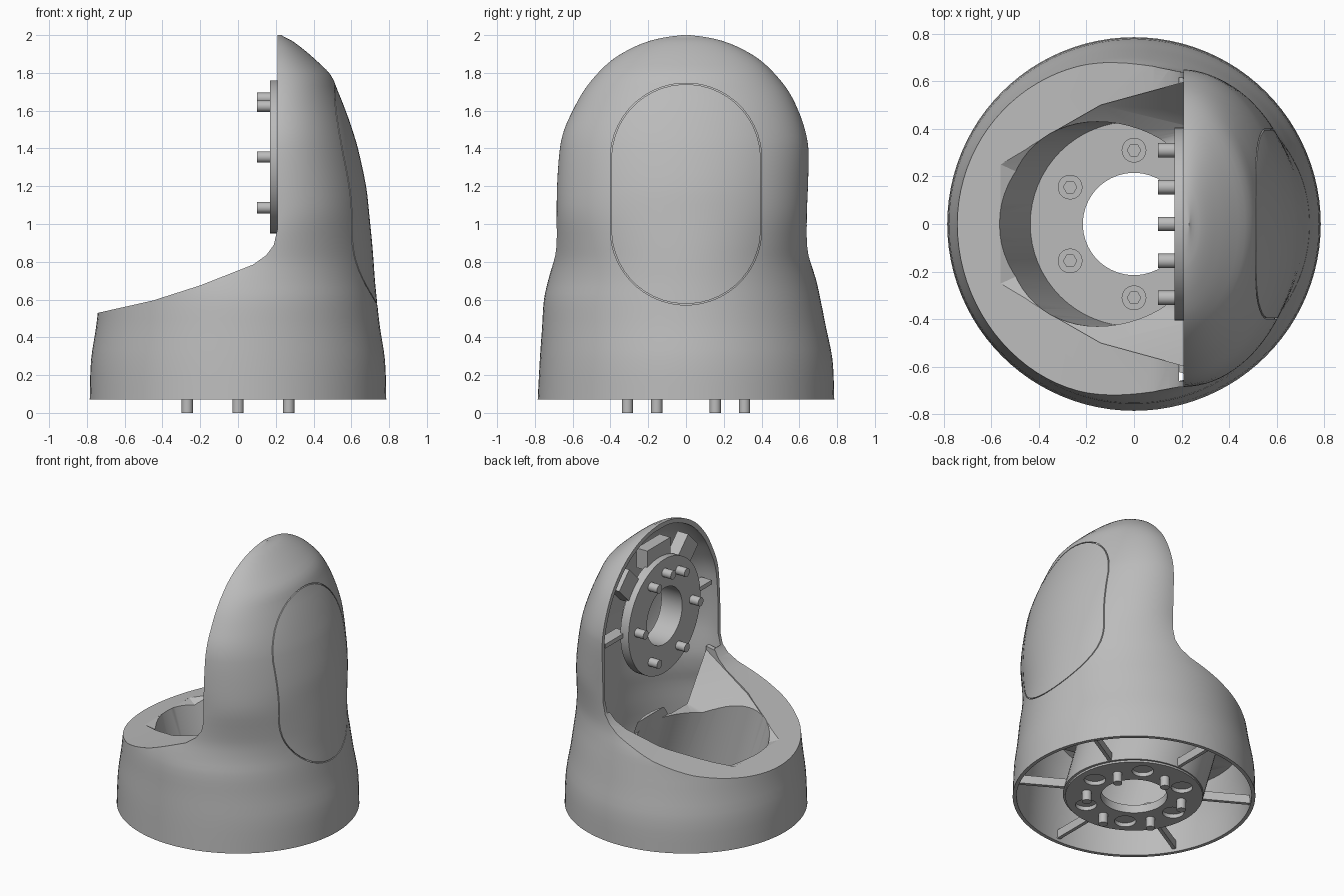
import bpy, bmesh, math
from mathutils import Matrix, Vector

cube = bpy.data.objects.get("Cube")
if cube:
    bpy.data.objects.remove(cube, do_unlink=True)

grey = bpy.data.materials.new("satin grey")
grey.use_nodes = True
COLOR = (0.5, 0.5, 0.5, 1)
grey.diffuse_color = COLOR
grey.node_tree.nodes["Principled BSDF"].inputs["Base Color"].default_value = COLOR


# ---------- helpers ----------
def finish(name, bm):
    bmesh.ops.recalc_face_normals(bm, faces=bm.faces)
    mesh = bpy.data.meshes.new(name)
    bm.to_mesh(mesh)
    bm.free()
    mesh.materials.append(grey)
    ob = bpy.data.objects.new(name, mesh)
    bpy.context.collection.objects.link(ob)
    return ob


def rings_solid(name, rings, closed=False):
    """Skin a list of equal point loops; capped, or closed into a tube."""
    bm = bmesh.new()
    loops = [[bm.verts.new(p) for p in ring] for ring in rings]
    pairs = list(zip(loops, loops[1:])) + ([(loops[-1], loops[0])] if closed else [])
    for a, b in pairs:
        for i in range(len(a)):
            j = (i + 1) % len(a)
            bm.faces.new((a[i], a[j], b[j], b[i]))
    if not closed:
        bm.faces.new(loops[0])
        bm.faces.new(loops[-1])
    return finish(name, bm)


def circle(r, z, cx=0, n=64):
    return [(cx + r * math.cos(2 * math.pi * i / n), r * math.sin(2 * math.pi * i / n), z) for i in range(n)]


def hull(name, points):
    bm = bmesh.new()
    for p in points:
        bm.verts.new(p)
    bmesh.ops.convex_hull(bm, input=bm.verts)
    return finish(name, bm)


def boolean(ob, cutter):
    mod = ob.modifiers.new("cut", "BOOLEAN")
    mod.operation, mod.object, mod.solver = "DIFFERENCE", cutter, "EXACT"
    graph = bpy.context.evaluated_depsgraph_get()
    ob.data = bpy.data.meshes.new_from_object(ob.evaluated_get(graph))
    ob.modifiers.clear()
    bpy.data.objects.remove(cutter, do_unlink=True)


def smooth(ob, angle=35):
    bpy.ops.object.select_all(action="DESELECT")
    ob.select_set(True)
    bpy.context.view_layer.objects.active = ob
    bpy.ops.object.shade_smooth_by_angle(angle=math.radians(angle))


def annulus(name, outer, inner, z0, z1):
    return rings_solid(name, [circle(outer, z0), circle(outer, z1), circle(inner, z1), circle(inner, z0)], True)


def rod(name, r, z0, z1, x=0, y=0, n=24):
    return rings_solid(name, [[(px + x, py + y, pz) for px, py, pz in circle(r, z, 0, n)] for z in (z0, z1)])


def box(name, x, y, z):
    return hull(name, [(a, b, c) for a in x for b in y for c in z])


# ---------- outer body sections: height, centre x, depth, half width front, half width back ----------
SECTIONS = [
    (.07, 0, .785, .785, .785), (.28, 0, .778, .774, .776), (.45, 0, .752, .762, .742),
    (.6, 0, .735, .752, .712), (.7, 0, .725, .73, .69), (.8, .05, .668, .703, .66),
    (.9, .12, .59, .69, .645), (1.05, .2, .495, .685, .64), (1.2, .2, .478, .683, .646),
    (1.4, .2, .435, .668, .648), (1.5, .2, .405, .645, .63), (1.6, .2, .37, .6, .595),
    (1.7, .2, .33, .545, .545), (1.79, .2, .29, .475, .475), (1.87, .2, .21, .39, .39),
    (1.93, .205, .135, .29, .29), (1.97, .21, .075, .19, .19), (1.99, .215, .03, .1, .1),
    (2.0, .22, .012, .02, .02)]


def section_rings(inset=0, n=96):
    rows = [Vector(s) for s in SECTIONS]
    fine = []
    for i in range(len(rows) - 1):
        a, b = rows[i], rows[i + 1]
        near = rows[max(i - 1, 0)]
        far = rows[min(i + 2, len(rows) - 1)]
        ta = (b - near) / (b[0] - near[0]) * (b[0] - a[0])
        tb = (far - a) / (far[0] - a[0]) * (b[0] - a[0])
        for t in (0, 1 / 3, 2 / 3):
            h = t * t * (3 - 2 * t)
            fine.append(a * (1 - h) + b * h + ta * t * (1 - t) ** 2 - tb * t * t * (1 - t))
    fine.append(rows[-1])
    rings = []
    for z, cx, rx, front, back in fine:
        z -= inset * (z - .07) / 1.93
        rx, front, back = (max(v - inset, .004) for v in (rx, front, back))
        ring = []
        for i in range(n):
            a = 2 * math.pi * i / n
            ring.append((cx + rx * math.cos(a), (back if math.sin(a) > 0 else front) * math.sin(a), z))
        rings.append(ring)
    if inset:
        rings.insert(0, [(x, y, -.02) for x, y, z in rings[0]])
    return rings


def side_cutter(points):
    return rings_solid("side_cutter", [[(x, y, z) for x, z in points] for y in (-1, 1)])


def bowl(r, z0, z1):
    lean = -.15 / .51
    return rings_solid("bowl_cutter", [circle(r, z, lean * (z - .11)) for z in (z0, z1)])


def flare(grow, end):
    """Slanted clearance widening the bowl towards the upright."""
    pts = []
    for s in (-1, 1):
        for x, y, z in ((-.56, .25, .57), (-.35, .38, .62), (-.14, .5, .685), (end, .615, .86)):
            pts += [(x - (grow if x < -.5 else 0), s * (y + grow), h) for h in (z - grow, 1.2)]
        pts += [(end, s * (.4 + grow), .55 - grow), (-.45, s * (.2 + grow), .53 - grow)]
    return hull("flare_cutter", pts)


# ---------- shell: base and upright with a sloping rim between ----------
SLOPE = [(-.74, .53), (-.45, .595), (-.2, .675), (.08, .785), (.15, .835)]
shell = rings_solid("body_shell", section_rings())

# Shallow groove outlining the rounded panel on the upright
def stadium(r, x, n=48):
    pts = []
    for i in range(n):
        a = 2 * math.pi * (i + .5) / n
        pts.append((x, r * math.cos(a), (1.345 if math.sin(a) > 0 else .972) + r * math.sin(a)))
    return pts

groove = rings_solid("panel_groove", [stadium(.401, .4), stadium(.401, .9), stadium(.395, .9), stadium(.395, .4)], True)
boolean(groove, rings_solid("groove_floor", section_rings(.01)))
boolean(shell, groove)

boolean(shell, side_cutter([(-1, .47)] + SLOPE + [(.19, .89), (.208, .97), (.208, 2.2), (-1, 2.2)]))

# Hollow interior, leaving the bowl wall and rim skin
cavity = rings_solid("cavity", section_rings(.025))
boolean(cavity, side_cutter([(-1, .435)] + [(x, z - .035) for x, z in SLOPE] + [(.19, .85), (.19, 2.2), (-1, 2.2)]))
boolean(cavity, bowl(.455, .085, .62))
wall = flare(.03, .27)
boolean(wall, box("wall_top", (-1, 1), (-1, 1), (.88, 2)))
boolean(cavity, wall)
boolean(shell, cavity)
boolean(shell, bowl(.43, .05, 1.1))
boolean(shell, flare(0, .28))
smooth(shell, 30)

# ---------- base flange with pockets, pins and socket screws ----------
HEX = [(.31 * math.sin(k * math.pi / 3), .31 * math.cos(k * math.pi / 3)) for k in range(6)]
base_flange = annulus("base_flange", .445, .215, .072, .13)
for k in range(6):
    a = k * math.pi / 3
    boolean(base_flange, rod("pocket", .07, .05, .1, .33 * math.cos(a), .33 * math.sin(a)))
smooth(base_flange)
for k, (x, y) in enumerate(HEX):
    smooth(rod(f"base_pin_{k + 1}", .03, 0, .08, x, y))
    screw = rod(f"socket_screw_{k + 1}", .052, .125, .165, x, y)
    boolean(screw, rod("socket", .028, .14, .2, x, y, 6))
    smooth(screw)

# Ribs joining the base flange to the outer wall
for k in range(6):
    rib = box(f"base_rib_{k + 1}", (.445, .765), (-.012, .012), (.09, .15))
    rib.data.transform(Matrix.Rotation(math.radians(60 * k + 30), 4, "Z"))

# ---------- upright flange facing the open side ----------
TURN = Matrix.Translation((.205, 0, 1.355)) @ Matrix.Rotation(math.radians(90), 4, "Y")
parts = [annulus("side_flange", .405, .2, -.035, .03), annulus("side_flange_hub", .25, .2, .02, .13)]
for k, (x, y) in enumerate(HEX + [(-.31, 0)]):
    parts.append(rod(f"side_pin_{k + 1}", .03, -.105, -.03, x, y))
for part in parts:
    part.data.transform(TURN)
    smooth(part)

# Brackets joining the side flange to the upright wall
BRACKETS = [(0, .6, .015), (45, .55, .08), (90, .5, .13), (135, .55, .08), (180, .6, .015)]
for k, (angle, reach, half) in enumerate(BRACKETS):
    bracket = box(f"side_bracket_{k + 1}", (.215, .3), (.36, reach), (-half, half))
    bracket.data.transform(Matrix.Translation((0, 0, 1.355)) @ Matrix.Rotation(math.radians(angle), 4, "X"))
